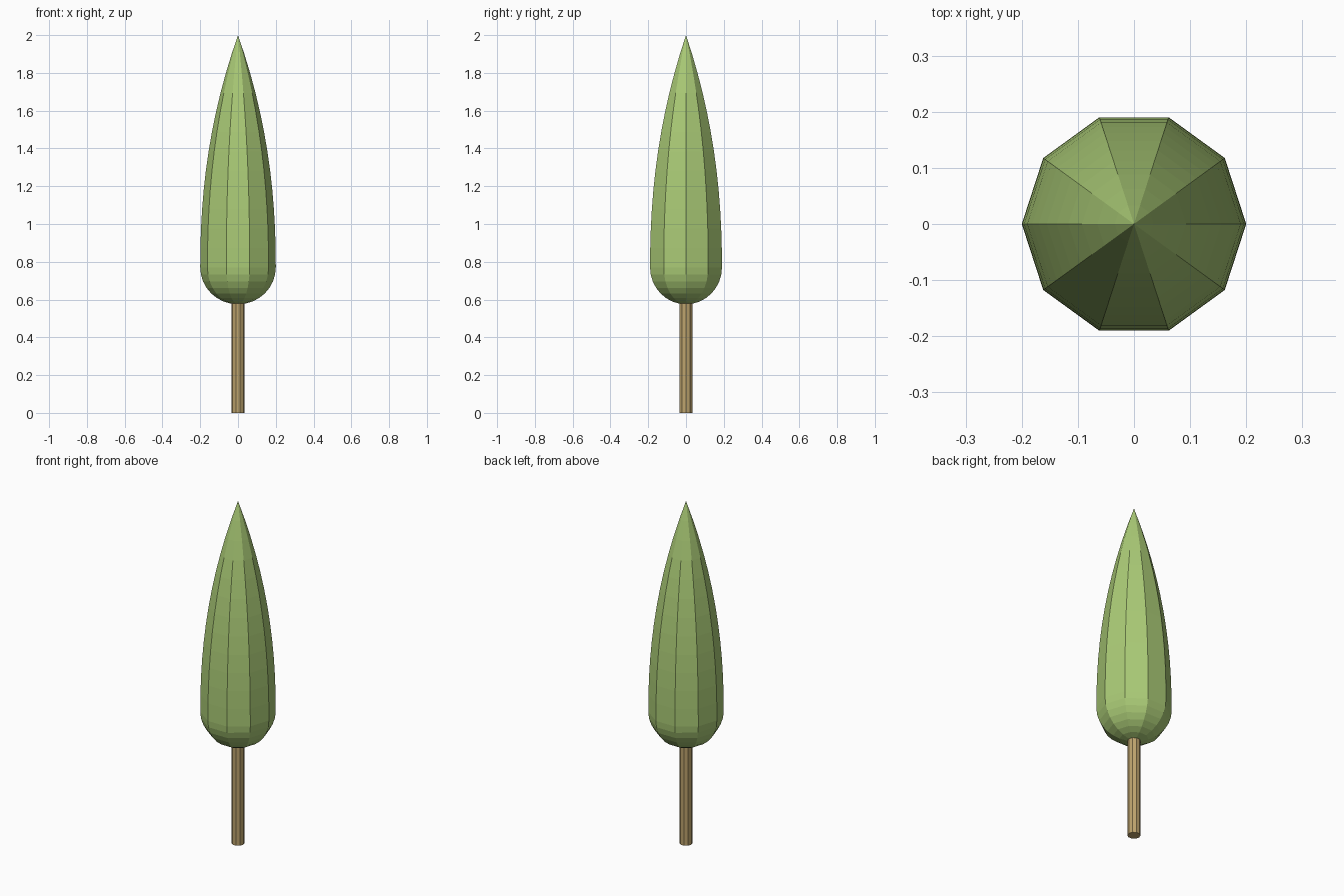
import bpy
import bmesh
from math import sin, cos, pi

SIDES = 10
WIDEST_Z, BASE_Z, TIP_Z = 0.77, 0.575, 2.0
RADIUS = 0.2

cube = bpy.data.objects.get("Cube")
if cube:
    bpy.data.objects.remove(cube, do_unlink=True)


def make_material(name, rgb):
    mat = bpy.data.materials.new(name)
    mat.use_nodes = True
    mat.diffuse_color = (*rgb, 1)
    mat.node_tree.nodes["Principled BSDF"].inputs["Base Color"].default_value = (*rgb, 1)
    return mat


def lathe(name, profile, mat):
    """Turn a bottom-to-top list of (radius, height) into a faceted solid."""
    bm = bmesh.new()
    rings = []
    for r, z in profile:
        if r < 1e-5:
            rings.append([bm.verts.new((0, 0, z))] * SIDES)
        else:
            angles = [2 * pi * i / SIDES for i in range(SIDES)]
            rings.append([bm.verts.new((r * cos(a), r * sin(a), z)) for a in angles])
    for low, high in zip(rings, rings[1:]):
        for i in range(SIDES):
            j = (i + 1) % SIDES
            corners = dict.fromkeys((low[i], low[j], high[j], high[i]))
            bm.faces.new(list(corners))
    # Close open ends
    for ring in (rings[0], rings[-1]):
        if ring[0] is not ring[1]:
            bm.faces.new(ring)
    bmesh.ops.recalc_face_normals(bm, faces=bm.faces)
    mesh = bpy.data.meshes.new(name)
    bm.to_mesh(mesh)
    bm.free()
    mesh.materials.append(mat)
    obj = bpy.data.objects.new(name, mesh)
    bpy.context.collection.objects.link(obj)
    return obj


leaf_green = make_material("leaf green", (0.40, 0.59, 0.18))
bark_tan = make_material("bark tan", (0.51, 0.37, 0.155))

# Foliage: rounded bowl at the bottom, long taper to a point above
BOWL_STEPS, TAPER_STEPS = 8, 12
outline = []
for i in range(BOWL_STEPS):
    a = pi / 2 * i / BOWL_STEPS
    outline.append((RADIUS * sin(a), WIDEST_Z - (WIDEST_Z - BASE_Z) * cos(a)))
for i in range(TAPER_STEPS + 1):
    t = i / TAPER_STEPS
    outline.append((RADIUS * (1 - t ** 2.17), WIDEST_Z + (TIP_Z - WIDEST_Z) * t))
lathe("foliage", outline, leaf_green)

# Trunk: straight post running slightly into the foliage
lathe("trunk", [(0.035, 0), (0.035, 0.6)], bark_tan)
